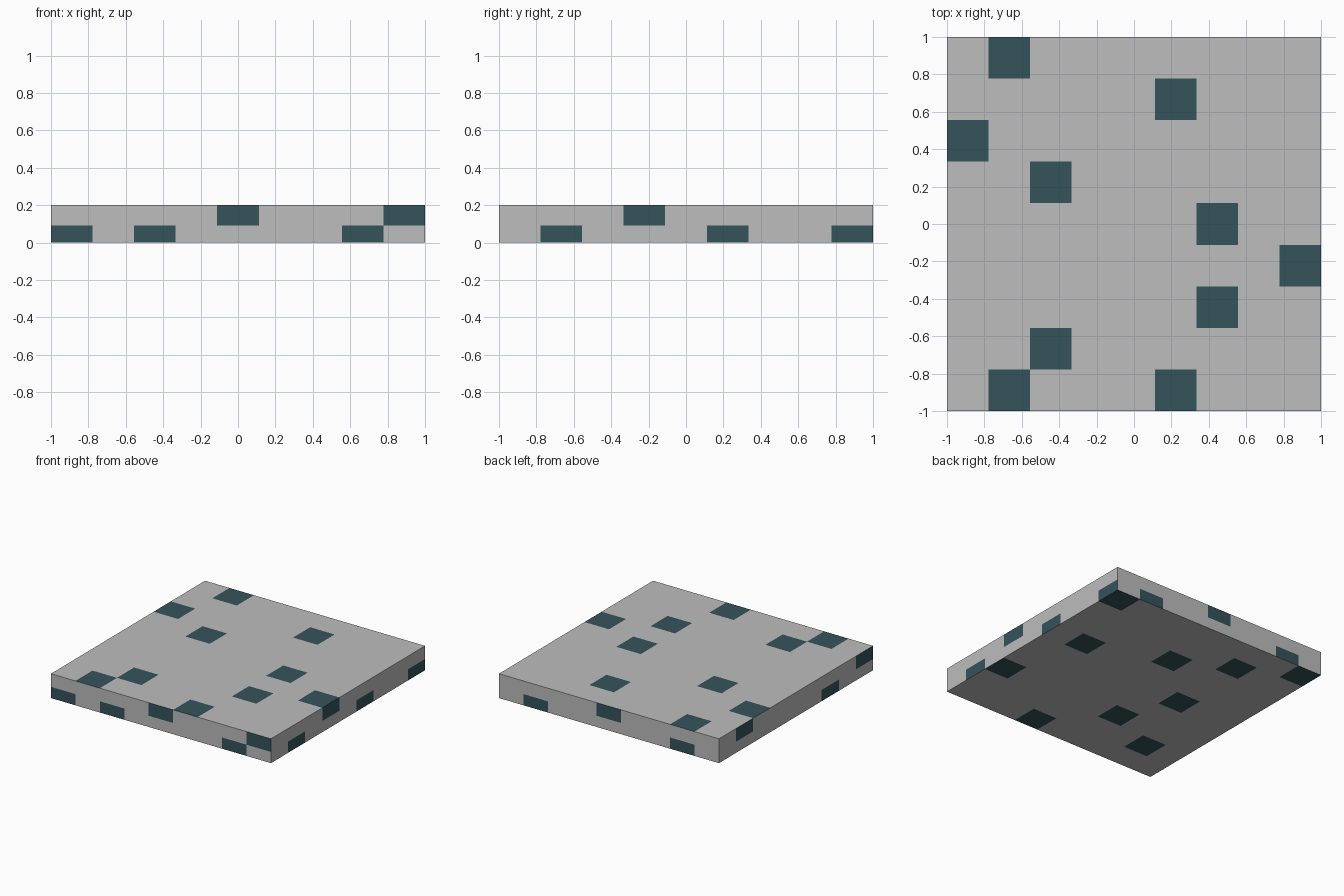
import bpy, bmesh
from mathutils import Vector

if "Cube" in bpy.data.objects:
    bpy.data.objects.remove(bpy.data.objects["Cube"])

N = 9                 # cells along each long side
CELL = 2.0 / N
H, SPLIT = 0.2, 0.092  # slab height and the split between low and high side cells


def material(name, rgb):
    m = bpy.data.materials.new(name)
    m.diffuse_color = (*rgb, 1)
    m.use_nodes = True
    m.node_tree.nodes["Principled BSDF"].inputs["Base Color"].default_value = m.diffuse_color
    return m


# Dark cells per side: (column, row) counted from the -x / -y / bottom end
TOP = {(1, 8), (5, 7), (0, 6), (2, 5), (6, 4), (8, 3), (6, 2), (2, 1), (1, 0), (5, 0)}
BOTTOM = {(8, 8), (7, 5), (8, 2), (4, 6), (2, 7), (0, 8), (2, 4), (3, 2), (5, 0), (1, 1)}
FRONT = {(0, 0), (2, 0), (7, 0), (4, 1), (8, 1)}
BACK = {(7, 0), (4, 1), (1, 0)}
RIGHT = {(1, 0), (5, 0), (8, 0), (3, 1)}
LEFT = {(7, 1), (2, 0), (0, 1)}

# Slab, cut into the cell grid
bm = bmesh.new()
bmesh.ops.create_cube(bm, size=1)
for v in bm.verts:
    v.co = Vector((v.co.x * 2, v.co.y * 2, (v.co.z + 0.5) * H))


def cut(co, no):
    bmesh.ops.bisect_plane(bm, geom=bm.verts[:] + bm.edges[:] + bm.faces[:],
                           plane_co=co, plane_no=no)


for i in range(1, N):
    p = -1 + i * CELL
    cut((p, 0, 0), (1, 0, 0))
    cut((0, p, 0), (0, 1, 0))
cut((0, 0, SPLIT), (0, 0, 1))

# Colour the cells by side and grid position
bm.normal_update()
for f in bm.faces:
    c, n = f.calc_center_median(), f.normal
    ix, iy = int((c.x + 1) / CELL), int((c.y + 1) / CELL)
    iz = int(c.z > SPLIT)
    if abs(n.z) > 0.5:
        dark = (ix, iy) in (TOP if n.z > 0 else BOTTOM)
    elif abs(n.y) > 0.5:
        dark = (ix, iz) in (BACK if n.y > 0 else FRONT)
    else:
        dark = (iy, iz) in (RIGHT if n.x > 0 else LEFT)
    f.material_index = int(dark)

mesh = bpy.data.meshes.new("spotted_slab")
bm.to_mesh(mesh)
bm.free()
mesh.materials.append(material("light grey", (0.51, 0.51, 0.51)))
mesh.materials.append(material("dark teal", (0.035, 0.087, 0.105)))
bpy.context.collection.objects.link(bpy.data.objects.new("spotted_slab", mesh))
